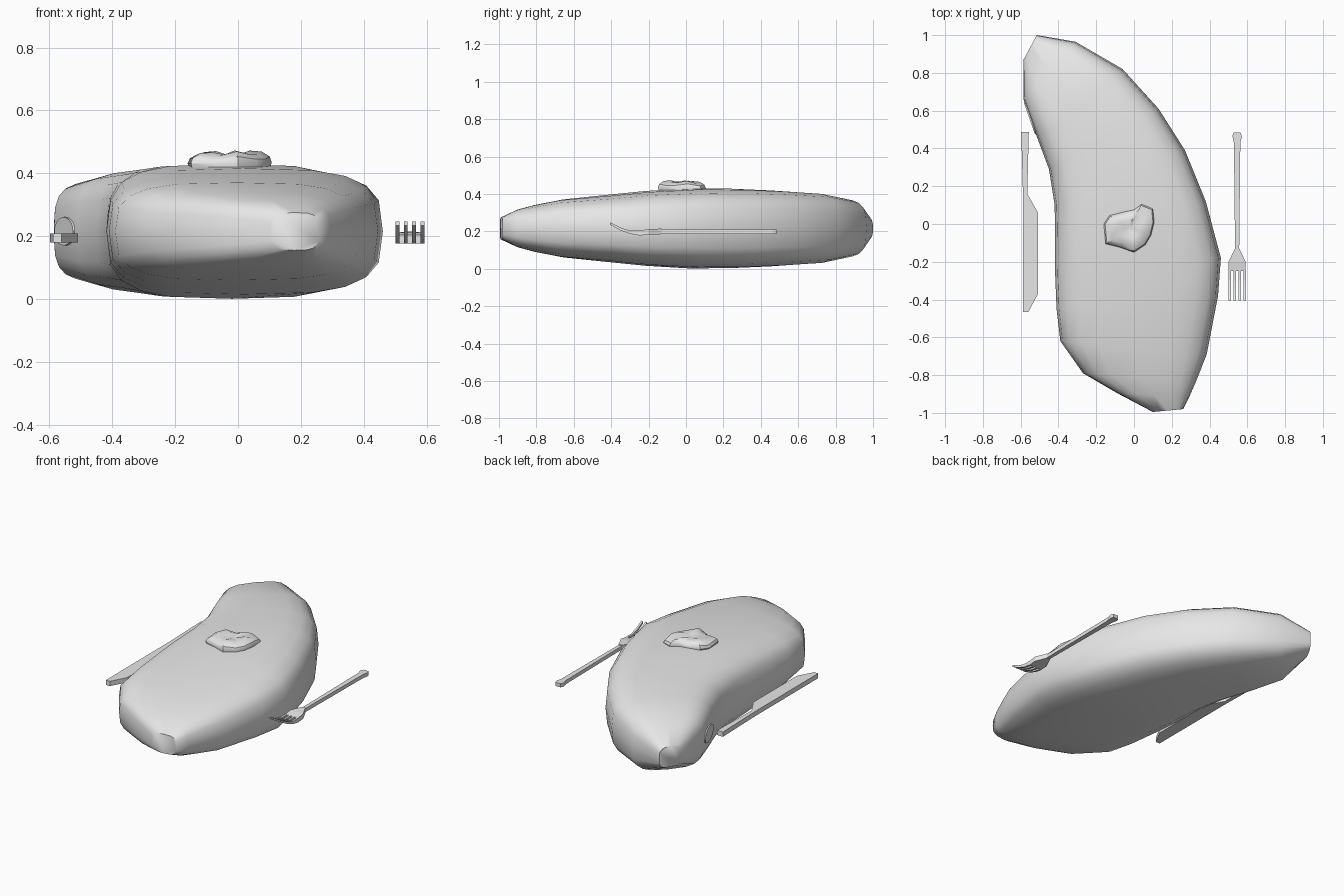
import bpy, bmesh, math
from mathutils import Vector, Matrix

cube = bpy.data.objects.get("Cube")
if cube:
    bpy.data.objects.remove(cube, do_unlink=True)

grey = bpy.data.materials.new("plain grey")
grey.use_nodes = True
grey.diffuse_color = (0.8, 0.8, 0.8, 1)
grey.node_tree.nodes["Principled BSDF"].inputs["Base Color"].default_value = (0.8, 0.8, 0.8, 1)


def finish(name, bm, angle=None):
    bmesh.ops.recalc_face_normals(bm, faces=bm.faces[:])
    mesh = bpy.data.meshes.new(name)
    bm.to_mesh(mesh)
    bm.free()
    mesh.materials.append(grey)
    ob = bpy.data.objects.new(name, mesh)
    bpy.context.collection.objects.link(ob)
    if angle is not None:
        bpy.ops.object.select_all(action="DESELECT")
        ob.select_set(True)
        bpy.context.view_layer.objects.active = ob
        bpy.ops.object.shade_smooth_by_angle(angle=math.radians(angle))
    return ob


def loft(bm, rings):
    """Bridge closed rings of equal length and cap both ends."""
    rows = [[bm.verts.new(p) for p in ring] for ring in rings]
    n = len(rows[0])
    for a, b in zip(rows, rows[1:]):
        for i in range(n):
            j = (i + 1) % n
            bm.faces.new((a[i], a[j], b[j], b[i]))
    bm.faces.new(rows[0])
    bm.faces.new(rows[-1])


def slab(bm, outline, low, high):
    loft(bm, [[(x, y, z) for x, y in outline] for z in (low, high)])


# Curved body: each station has a left edge, a right edge and a half height
stations = [
    ((-.585, .87), (-.515, 1.0), .065),
    ((-.585, .66), (-.31, .965), .155),
    ((-.51, .45), (-.06, .82), .19),
    ((-.45, .29), (.13, .61), .203),
    ((-.42, .10), (.27, .39), .212),
    ((-.418, -.08), (.38, .12), .214),
    ((-.418, -.25), (.46, -.18), .20),
    ((-.41, -.45), (.445, -.38), .18),
    ((-.39, -.62), (.385, -.69), .155),
    ((-.27, -.79), (.33, -.83), .125),
    ((-.09, -.895), (.295, -.91), .10),
    ((.10, -.995), (.26, -.98), .06),
]


def power(v):
    return math.copysign(abs(v) ** 0.6, v)


rings = []
for left, right, half in stations:
    l, r = Vector(left), Vector(right)
    mid, arm = (l + r) / 2, (r - l) / 2
    ring = []
    for k in range(20):
        a = math.tau * k / 20
        p = mid + arm * power(math.cos(a))
        ring.append((p.x, p.y, 0.216 + half * power(math.sin(a))))
    rings.append(ring)
bm = bmesh.new()
loft(bm, rings)
finish("curved_body", bm, 60)

# Flat oval patch on the inner side near the narrow end
bm = bmesh.new()
along = Vector((-.33, .94, 0))
out = Vector((-.94, -.33, 0))
up = Vector((0, 0, 1))
place = Matrix((along, up, out)).transposed().to_4x4()
place.translation = (-.55, .56, .216)
bmesh.ops.create_cone(bm, cap_ends=True, segments=20, radius1=1, radius2=1, depth=.008,
                      matrix=place @ Matrix.Diagonal((.09, .045, 1, 1)))
finish("oval_patch", bm, 30)

# Lumpy topping: an uneven outline stacked in rings, with a dimpled crown
edge = [(-.16, 0), (-.13, .045), (-.05, .065), (.0, .075), (.04, .105), (.10, .08),
        (.107, .01), (.09, -.06), (.06, -.11), (0, -.15), (-.07, -.125), (-.15, -.105)]
centre = Vector((-.02, -.02))


def topping_ring(scale, z, bump):
    ring = []
    for i, p in enumerate(edge):
        q = centre + (Vector(p) - centre) * scale
        ring.append((q.x, q.y, z + bump * math.sin(i * 2.3)))
    return ring


bm = bmesh.new()
loft(bm, [topping_ring(.95, .41, 0), topping_ring(1, .432, .003), topping_ring(.95, .448, .006),
          topping_ring(.75, .463, .007), topping_ring(.45, .466, .007), topping_ring(.15, .458, .002)])
finish("lumpy_topping", bm, 35)

# Knife: flat handle and blade cut from one outline
bm = bmesh.new()
slab(bm, [(-.597, .487), (-.557, .487), (-.565, .16), (-.508, .06), (-.508, -.37),
          (-.56, -.467), (-.588, -.467), (-.588, .16)], .18, .21)
finish("knife", bm)

# Fork: handle with a small knob, flared neck, and upturned tines
bm = bmesh.new()
axis = .546
half_outline = [(.018, .485), (.025, .465), (.017, .43), (.011, -.13)]
slab(bm, [(axis + w, y) for w, y in half_outline]
     + [(axis - w, y) for w, y in reversed(half_outline)], .187, .21)


def swept_strip(bm, path):
    """Rectangular strip from (x centre, half width, y, low, high) sections."""
    loft(bm, [[(x - w, y, lo), (x + w, y, lo), (x + w, y, hi), (x - w, y, hi)]
              for x, w, y, lo, hi in path])


swept_strip(bm, [(axis, .012, -.13, .185, .215), (axis, .045, -.20, .182, .212),
                 (axis, .045, -.25, .178, .205)])
for i in range(4):
    x = axis + (i - 1.5) * .0265
    swept_strip(bm, [(x, .0062, -.25, .178, .205), (x, .0062, -.30, .187, .205),
                     (x, .0062, -.35, .205, .220), (x, .0062, -.405, .235, .248)])
finish("fork", bm)
